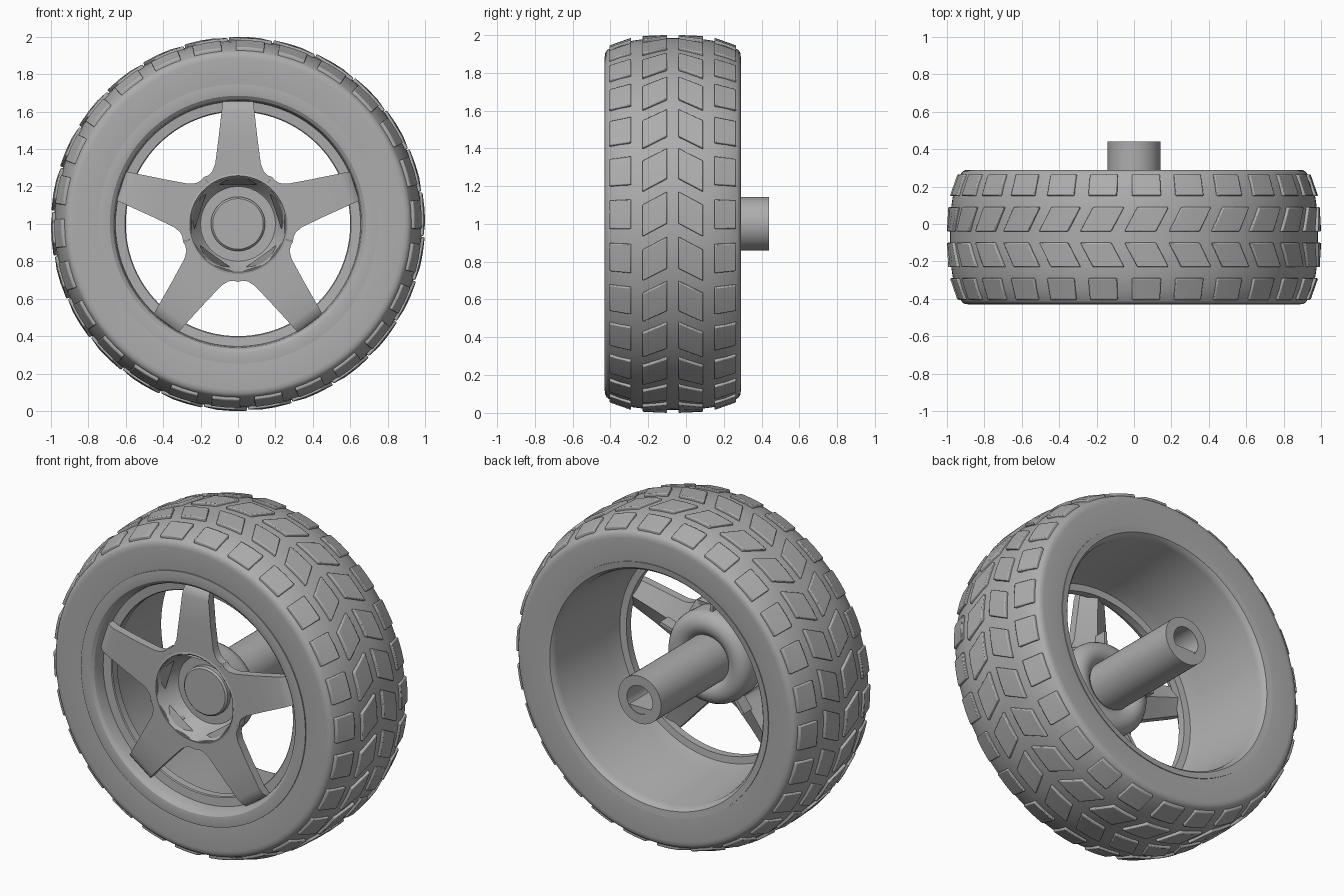
import bpy, bmesh
from math import sin, cos, pi, radians

cube = bpy.data.objects.get("Cube")
if cube:
    bpy.data.objects.remove(cube)

GREY = (0.42, 0.42, 0.42, 1)
grey = bpy.data.materials.new("plain grey")
grey.use_nodes = True
grey.diffuse_color = GREY
grey.node_tree.nodes["Principled BSDF"].inputs["Base Color"].default_value = GREY

MID = -0.07      # tread centre line along the axle
SPOKES = 5
BLOCKS = 26


def wheel_point(r, a, y):
    return (r * cos(a), y, 1 + r * sin(a))


def finish(name, bm, angle=30, bevel=0):
    bmesh.ops.recalc_face_normals(bm, faces=bm.faces)
    mesh = bpy.data.meshes.new(name)
    bm.to_mesh(mesh)
    bm.free()
    mesh.materials.append(grey)
    ob = bpy.data.objects.new(name, mesh)
    bpy.context.collection.objects.link(ob)
    if bevel:
        mod = ob.modifiers.new("soft edges", "BEVEL")
        mod.width, mod.segments, mod.limit_method = bevel, 2, "ANGLE"
        mod.angle_limit = radians(40)
    bpy.ops.object.select_all(action="DESELECT")
    ob.select_set(True)
    bpy.context.view_layer.objects.active = ob
    bpy.ops.object.shade_smooth_by_angle(angle=radians(angle))


def skin(bm, loops):
    """Join neighbouring vertex loops with quads."""
    for p, q in zip(loops, loops[1:]):
        for j in range(len(p)):
            k = (j + 1) % len(p)
            bm.faces.new((p[j], p[k], q[k], q[j]))


def lathe(name, profile, steps=96):
    """Turn a closed (radius, y) profile round the axle."""
    bm = bmesh.new()
    rings = [[bm.verts.new(wheel_point(r, 2 * pi * i / steps, y)) for r, y in profile]
             for i in range(steps)]
    skin(bm, rings + rings[:1])
    bmesh.ops.remove_doubles(bm, verts=bm.verts, dist=1e-5)
    finish(name, bm)


def mapped_box(bm, mapping):
    """Add a box, split once along u, whose -1..1 coordinates pass through mapping."""
    corners = [(-1, -1), (1, -1), (1, 1), (-1, 1)]
    loops = [[bm.verts.new(mapping(u, v, w)) for v, w in corners] for u in (-1, 0, 1)]
    skin(bm, loops)
    bm.faces.new(loops[0])
    bm.faces.new(loops[-1])


def crown(d):
    return 0.984 - 1.5 * abs(d) ** 3


# Tyre carcass: crowned tread, rounded shoulders, flat sidewalls
half = [(0.743, 0.35), (0.885, 0.36), (0.905, 0.357), (0.917, 0.35)]
side = half + [(crown(d), d) for d in (0.34, 0.28, 0.21, 0.14, 0.07, 0)]
lathe("tyre", [(r, MID + d) for r, d in side] + [(r, MID - d) for r, d in reversed(side[:-1])])

# Tread blocks: two outer rows of rectangles, two inner rows forming chevrons
bm = bmesh.new()
for sign in (-1, 1):
    for inner, outer, length, lean in ((0.03, 0.16, 0.165, 0.07), (0.22, 0.335, 0.155, 0)):
        for i in range(BLOCKS):
            def place(u, v, w):
                d = (inner + outer) / 2 + v * (outer - inner) / 2
                a = 2 * pi * i / BLOCKS + radians(3) + u * length / 2 / 0.97 - v * lean / 2
                return wheel_point(crown(d) + 0.003 + 0.014 * w, a, MID + sign * d)
            mapped_box(bm, place)
finish("tread_blocks", bm, 35, bevel=0.006)

# Rim: rounded front lip, inner ledge behind the spokes, tapered barrel
lathe("rim", [(0.747, -0.427), (0.71, -0.43), (0.685, -0.426), (0.668, -0.412), (0.66, -0.39),
              (0.655, -0.345), (0.605, -0.34), (0.6, -0.335), (0.6, -0.29), (0.64, -0.285),
              (0.66, -0.2), (0.69, 0.24), (0.697, 0.265), (0.71, 0.28), (0.747, 0.285)])

# Star spokes: rows of (radius, half width, front y), ridged along the back
rows = [(0.212, 0.154, -0.41), (0.251, 0.182, -0.41), (0.259, 0.16, -0.41), (0.28, 0.138, -0.41),
        (0.32, 0.122, -0.41), (0.45, 0.105, -0.41), (0.6, 0.088, -0.405),
        (0.635, 0.084, -0.395), (0.655, 0.082, -0.375), (0.662, 0.08, -0.33)]
angles = [pi / 2 + 2 * pi * s / SPOKES for s in range(SPOKES)]
bm = bmesh.new()
for a in angles:
    loops = []
    for r, w, y in rows:
        mid = max(r, 0.262 + (r - 0.212) * 0.3)    # stays clear of the hub dish
        back = max(y + 0.05, -0.36)
        ring = [(r, -w, y), (mid, 0, y), (r, w, y),
                (r, w, back), (mid, 0, back + 0.05), (r, -w, back)]
        loops.append([bm.verts.new((c * cos(a) - t * sin(a), d, 1 + c * sin(a) + t * cos(a)))
                      for c, t, d in ring])
    skin(bm, loops)
    bm.faces.new(loops[0])
    bm.faces.new(loops[-1])
finish("spokes", bm, 35)

# Thin ribs joining each spoke to the hub collar
bm = bmesh.new()
for a in angles:
    def rib(u, v, w):
        r, t = 0.29 + 0.07 * u, 0.01 * v
        return (r * cos(a) - t * sin(a), -0.30 + 0.06 * w, 1 + r * sin(a) + t * cos(a))
    mapped_box(bm, rib)
finish("hub_ribs", bm)

# Hub: dished front and rounded collar at the back
collar = [(0.2 + 0.075 * cos(radians(t)), -0.25 + 0.075 * sin(radians(t)))
          for t in range(0, 181, 20)]
lathe("hub", [(0, -0.28), (0.2, -0.28), (0.208, -0.287), (0.25, -0.405), (0.258, -0.413),
              (0.268, -0.41)] + collar + [(0, -0.25)], 64)

# Centre cap
lathe("centre_cap", [(0, -0.315), (0.135, -0.315), (0.145, -0.305), (0.145, -0.27), (0, -0.27)], 64)

# Axle tube with a blind hole, and the flat that makes the hole D-shaped
lathe("axle", [(0, -0.26), (0.142, -0.26), (0.142, 0.44), (0.085, 0.44), (0.085, 0.15), (0, 0.15)], 48)
bm = bmesh.new()
mapped_box(bm, lambda u, v, w: (0.08 * u, 0.28 + 0.155 * v, 0.935 + 0.02 * w))
finish("axle_flat", bm)
